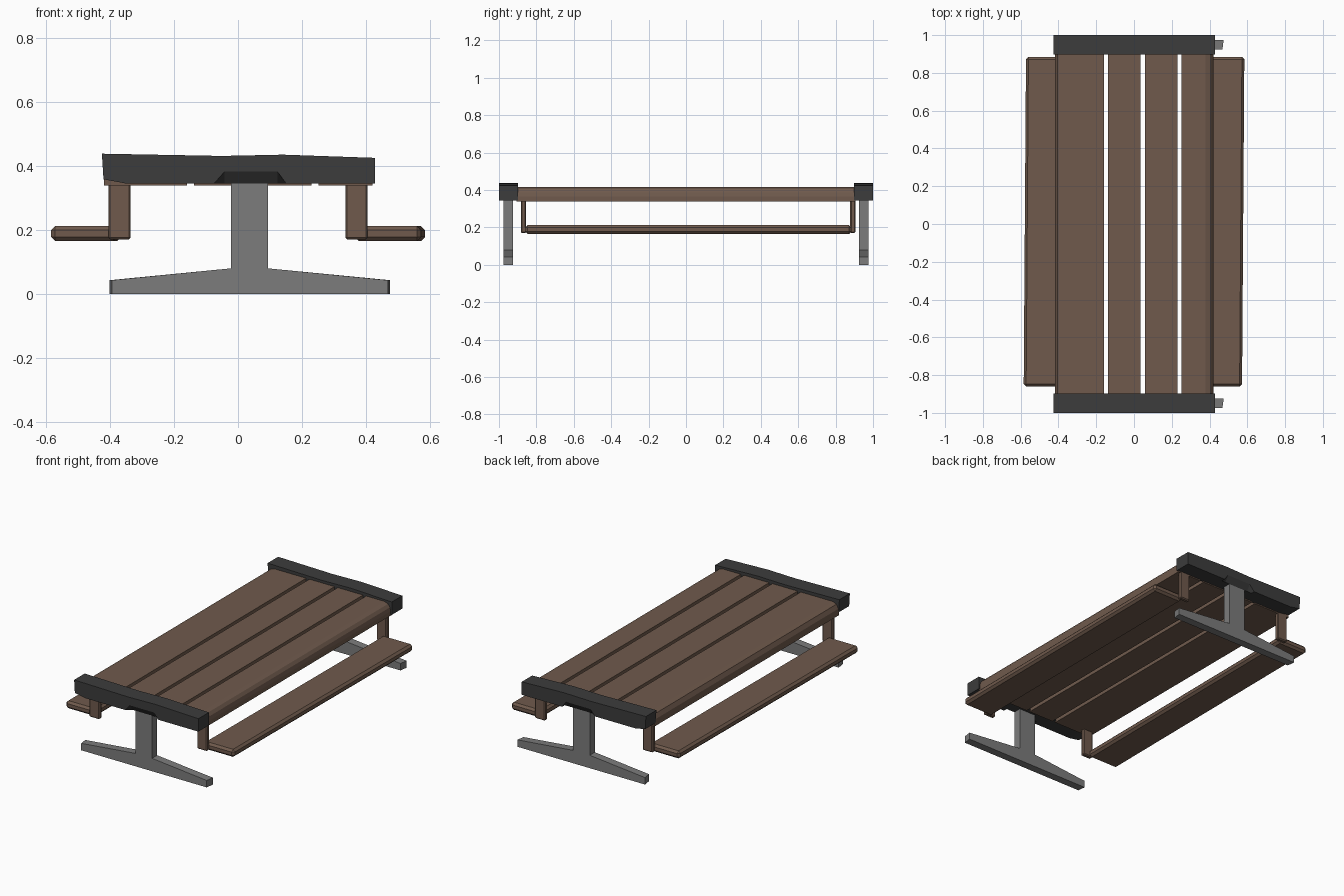
import bpy, bmesh

if "Cube" in bpy.data.objects:
    bpy.data.objects.remove(bpy.data.objects["Cube"])


def material(name, rgb):
    m = bpy.data.materials.new(name)
    m.diffuse_color = (*rgb, 1)
    m.use_nodes = True
    m.node_tree.nodes["Principled BSDF"].inputs["Base Color"].default_value = m.diffuse_color
    return m


WOOD = material("brown_wood", (0.16, 0.102, 0.073))
DARK = material("dark_grey", (0.045, 0.045, 0.045))
METAL = material("mid_grey", (0.2, 0.2, 0.2))


def loft(name, rings, mat):
    """Skin a list of (y, [(x, z), ...]) outlines and cap both ends."""
    bm = bmesh.new()
    loops = [[bm.verts.new((x, y, z)) for x, z in pts] for y, pts in rings]
    n = len(loops[0])
    for a, b in zip(loops, loops[1:]):
        for i in range(n):
            j = (i + 1) % n
            bm.faces.new((a[i], a[j], b[j], b[i]))
    bm.faces.new(loops[0])
    bm.faces.new(loops[-1])
    bmesh.ops.recalc_face_normals(bm, faces=bm.faces)
    me = bpy.data.meshes.new(name)
    bm.to_mesh(me)
    bm.free()
    me.materials.append(mat)
    ob = bpy.data.objects.new(name, me)
    bpy.context.collection.objects.link(ob)
    return ob


def beveled_box(name, x, y, z, bevel, shear=0.0):
    """Box from (min, max) ranges; shear slides x along y."""
    rings = []
    for yy in y:
        a, b = (v + shear * yy for v in x)
        rings.append((yy, [(a, z[0]), (b, z[0]), (b, z[1]), (a, z[1])]))
    ob = loft(name, rings, WOOD)
    mod = ob.modifiers.new("bevel", 'BEVEL')
    mod.width = bevel
    mod.segments = 1
    return ob


# table planks, the two outer ones with eased edges
B, T = 0.338, 0.415
planks = [
    [(-0.418, B), (-0.16, B), (-0.16, T), (-0.38, T), (-0.405, 0.405), (-0.418, 0.38)],
    [(-0.138, B), (0.035, B), (0.035, T), (-0.138, T)],
    [(0.057, B), (0.23, B), (0.23, T), (0.057, T)],
    [(0.252, B), (0.42, B), (0.42, 0.365), (0.415, 0.388), (0.402, 0.406), (0.378, T), (0.252, T)],
]
for i, p in enumerate(planks):
    loft(f"table_plank_{i + 1}", [(-0.905, p), (0.905, p)], WOOD)

# end caps (slanted notch on the outer face) and T-shaped legs
upper = [(0.428, 0.345), (0.428, 0.425), (0.14, 0.435), (-0.05, 0.431),
         (-0.425, 0.438), (-0.42, 0.358), (-0.35, 0.345)]
notch = [(-0.075, 0.345), (-0.042, 0.382), (0.123, 0.382), (0.15, 0.345)]
flat = [(x, 0.345) for x, z in notch]


def leg_profile(dx):
    return [(-0.401 + dx, 0), (0.475 - dx, 0), (0.475 - dx, 0.043), (0.093, 0.08), (0.093, 0.36),
            (-0.022, 0.36), (-0.022, 0.08), (-0.401 + dx, 0.043)]


for side, s in (("front", -1), ("back", 1)):
    loft(f"{side}_end_cap", [(s, upper + notch), (s * 0.975, upper + flat),
                             (s * 0.897, upper + flat)], DARK)
    y = s * 0.95
    loft(f"{side}_leg", [(y - 0.025, [(px + (0.007 if px < -0.1 else -0.007 if px > 0.2 else 0), pz)
                                      for px, pz in leg_profile(0)]),
                         (y + 0.025, leg_profile(0))], METAL)

# bench seats and the posts they hang from
for side, s in (("left", -1), ("right", 1)):
    beveled_box(f"{side}_seat", sorted((s * 0.37, s * 0.578)), (-0.86, 0.885), (0.165, 0.212),
                0.013, shear=0.007)
    for end, y in (("front", (-0.883, -0.855)), ("back", (0.878, 0.906))):
        beveled_box(f"{side}_{end}_seat_post", sorted((s * 0.335, s * 0.405)), y, (0.17, 0.37), 0.006)
